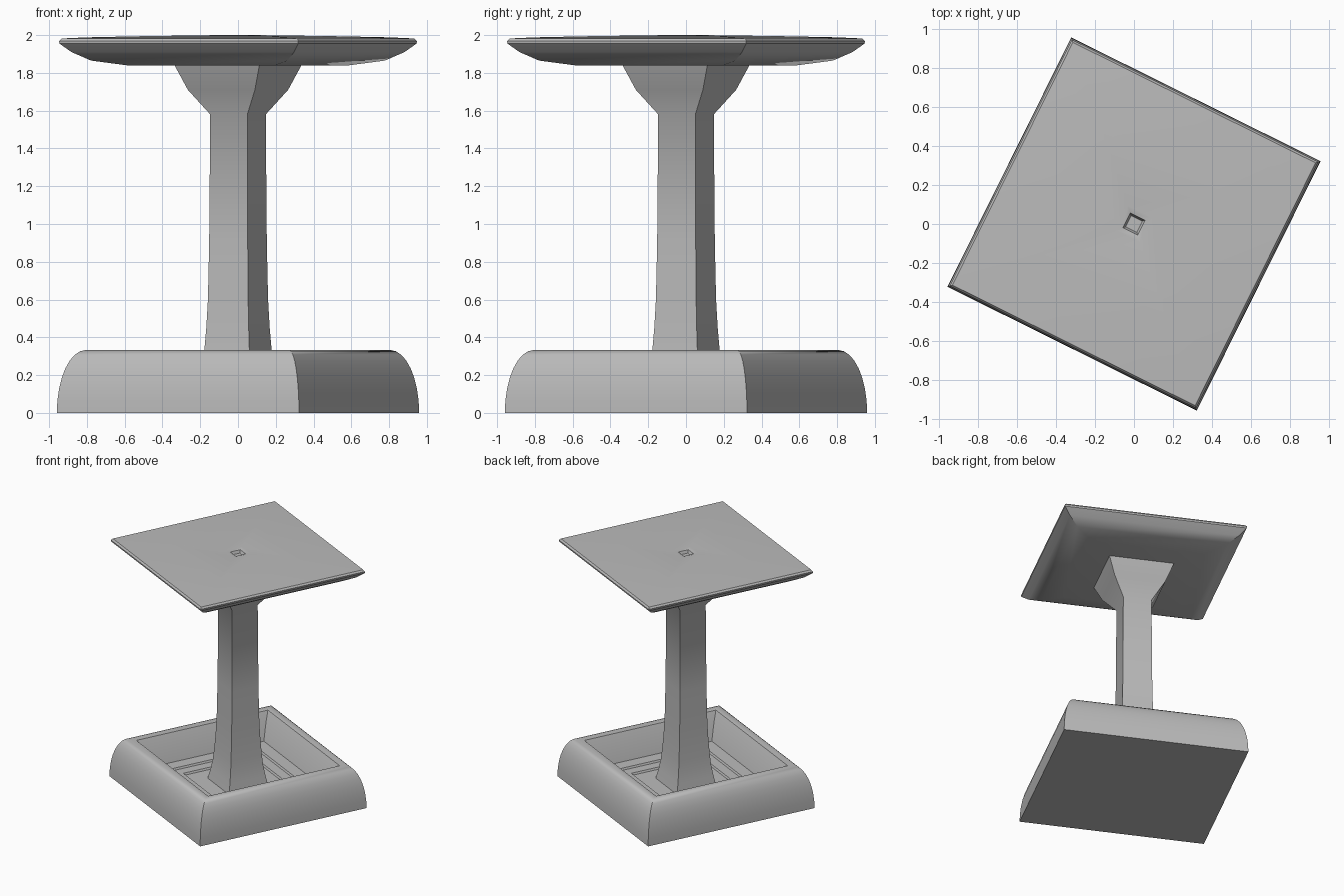
import bpy, bmesh, math

cube = bpy.data.objects.get("Cube")
if cube:
    bpy.data.objects.remove(cube, do_unlink=True)

SIDES = 4
TURN = math.radians(18.6)

stone = bpy.data.materials.new("grey_stone")
stone.use_nodes = True
GREY = (0.5, 0.5, 0.5, 1.0)
stone.diffuse_color = GREY
stone.node_tree.nodes["Principled BSDF"].inputs["Base Color"].default_value = GREY


def turned_part(name, profile):
    """Sweep a closed (corner radius, height) profile round a square plan."""
    bm = bmesh.new()
    rings = []
    for r, z in profile:
        ring = []
        for i in range(SIDES):
            a = TURN + i * math.tau / SIDES
            ring.append(bm.verts.new((r * math.cos(a), r * math.sin(a), z)))
        rings.append(ring)
    for low, high in zip(rings, rings[1:]):
        for i in range(SIDES):
            j = (i + 1) % SIDES
            bm.faces.new((low[i], low[j], high[j], high[i]))
    bm.faces.new(rings[0][::-1])
    bm.faces.new(rings[-1])
    bmesh.ops.recalc_face_normals(bm, faces=bm.faces)
    mesh = bpy.data.meshes.new(name)
    bm.to_mesh(mesh)
    bm.free()
    mesh.materials.append(stone)
    obj = bpy.data.objects.new(name, mesh)
    bpy.context.collection.objects.link(obj)
    bpy.ops.object.select_all(action="DESELECT")
    obj.select_set(True)
    bpy.context.view_layer.objects.active = obj
    bpy.ops.object.shade_smooth_by_angle(angle=math.radians(35))
    return obj


# Rounded outer wall, then the hollow with its stepped floor
outer_wall = [(1.012, 0)]
for k in range(1, 9):
    a = k / 8 * math.pi / 2
    outer_wall.append((0.85 + 0.162 * math.cos(a), 0.333 * math.sin(a)))
hollow = [(0.80, 0.325), (0.75, 0.25), (0.69, 0.115),
          (0.55, 0.115), (0.54, 0.10), (0.43, 0.10), (0.42, 0.085)]
turned_part("basin", outer_wall + hollow)

# Column flaring at the foot and opening into a capital
turned_part("column", [
    (0.24, 0.08), (0.215, 0.17), (0.198, 0.25), (0.188, 0.333), (0.177, 0.45),
    (0.168, 0.6), (0.161, 0.9), (0.155, 1.58),
    (0.28, 1.71), (0.36, 1.85)])

# Thin slab with curved underside, slightly domed top and central dimple
turned_part("top_slab", [
    (0.62, 1.84), (0.82, 1.865), (0.93, 1.91), (0.997, 1.955),
    (1.0, 1.968), (0.985, 1.982), (0.85, 1.988), (0.5, 1.995),
    (0.1, 2.0), (0.06, 1.992), (0.046, 1.97)])
